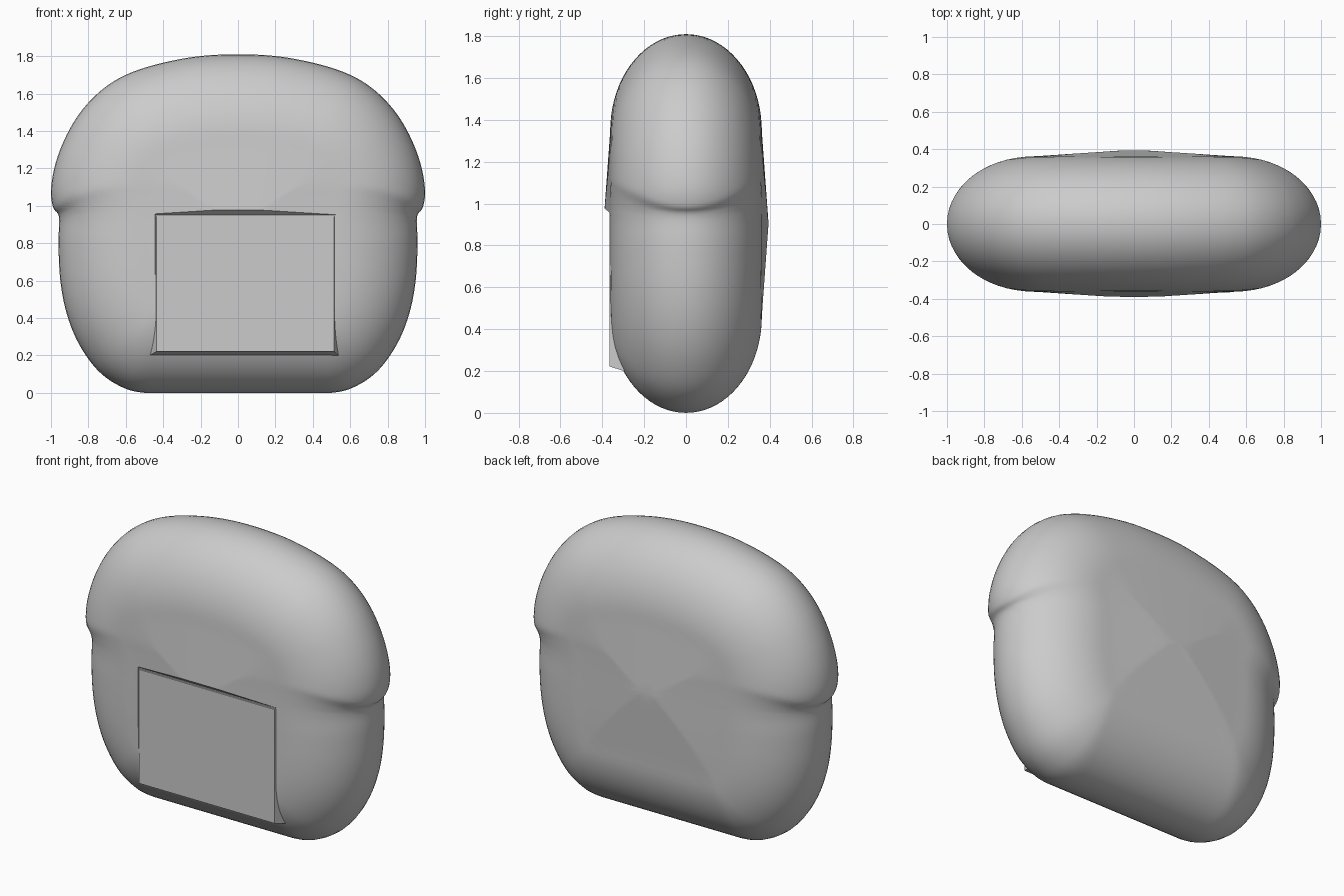
import bpy, bmesh, math
from mathutils import Vector

cube = bpy.data.objects.get("Cube")
if cube:
    bpy.data.objects.remove(cube, do_unlink=True)

grey = bpy.data.materials.new("soft grey")
grey.use_nodes = True
grey.diffuse_color = (0.6, 0.6, 0.6, 1)
grey.node_tree.nodes["Principled BSDF"].inputs["Base Color"].default_value = (0.6, 0.6, 0.6, 1)


def make_object(name, bm):
    bmesh.ops.recalc_face_normals(bm, faces=bm.faces[:])
    mesh = bpy.data.meshes.new(name)
    bm.to_mesh(mesh)
    bm.free()
    mesh.materials.append(grey)
    obj = bpy.data.objects.new(name, mesh)
    bpy.context.collection.objects.link(obj)
    return obj


def frustum(name, front, back):
    """Block tapering between two upright rectangles (y, x0, x1, z0, z1)."""
    bm = bmesh.new()
    loops = []
    for y, x0, x1, z0, z1 in (front, back):
        corners = ((x0, z0), (x1, z0), (x1, z1), (x0, z1))
        loops.append([bm.verts.new((x, y, z)) for x, z in corners])
    a, b = loops
    bm.faces.new(a)
    bm.faces.new(b)
    for i in range(4):
        j = (i + 1) % 4
        bm.faces.new((a[i], a[j], b[j], b[i]))
    return make_object(name, bm)


# Half outline from bottom to top, with the seam notch at the side
HALF = [(0.25, 0), (0.5, 0), (0.63, 0.035), (0.75, 0.12), (0.85, 0.26),
        (0.915, 0.42), (0.95, 0.6), (0.96, 0.8), (0.957, 0.94), (0.988, 0.99),
        (1.0, 1.08), (0.98, 1.21), (0.93, 1.35), (0.85, 1.49), (0.74, 1.61),
        (0.6, 1.7), (0.4, 1.765), (0.15, 1.805)]
points = [Vector(p) for p in HALF] + [Vector((-x, z)) for x, z in reversed(HALF)]
outline = []
STEPS = 5
for i in range(len(points)):
    p0, p1, p2, p3 = (points[(i + k) % len(points)] for k in (-1, 0, 1, 2))
    for s in range(STEPS):
        t = s / STEPS
        p = 0.5 * (2 * p1 + (p2 - p0) * t + (2 * p0 - 5 * p1 + 4 * p2 - p3) * t * t
                   + (3 * p1 - p0 - 3 * p2 + p3) * t ** 3)
        outline.append(Vector((p.x, max(p.y, 0))))
COUNT = len(outline)
segments = [(a, outline[(i + 1) % COUNT] - a) for i, a in enumerate(outline)]


def inset(p):
    """Distance from a point to the outline."""
    best = 9
    for a, d in segments:
        r = p - a
        t = min(1, max(0, r.dot(d) / d.length_squared))
        best = min(best, (r - d * t).length_squared)
    return math.sqrt(best)


def thickness(d):
    """Round rim, then a gentle slope up to the middle."""
    rim = min(d / 0.46, 1)
    return 0.362 * math.sqrt(1 - (1 - rim) ** 2) + 0.032 * max(0, d - 0.46) / 0.44


# Inflated body: shrinking rings on both sides of the rim
RINGS = 26
centre = Vector((0, 0.92))
bm = bmesh.new()
rim_loop = [bm.verts.new((p.x, 0, p.y)) for p in outline]
shells = {-1: [rim_loop], 1: [rim_loop]}
for k in range(1, RINGS):
    scale = 1 - (k / RINGS) ** 1.7
    ring = [centre + (p - centre) * scale for p in outline]
    depth = [thickness(inset(p)) for p in ring]
    for side in shells:
        shells[side].append([bm.verts.new((p.x, side * y, p.y)) for p, y in zip(ring, depth)])
for side, loops in shells.items():
    for a, b in zip(loops, loops[1:]):
        for i in range(COUNT):
            j = (i + 1) % COUNT
            bm.faces.new((a[i], a[j], b[j], b[i]))
    tip = bm.verts.new((centre.x, side * thickness(inset(centre)), centre.y))
    for i in range(COUNT):
        bm.faces.new((loops[-1][i], loops[-1][(i + 1) % COUNT], tip))
body = make_object("body", bm)

# Recess for the front panel, sloping outwards
cutter = frustum("panel_recess_cutter", (-0.45, -0.47, 0.55, 0.2, 1.03),
                 (-0.358, -0.44, 0.52, 0.22, 0.95))
cutter.hide_render = True
cutter.hide_set(True)
cut = body.modifiers.new("panel recess", 'BOOLEAN')
cut.operation = 'DIFFERENCE'
cut.solver = 'EXACT'
cut.object = cutter

bpy.context.view_layer.objects.active = body
bpy.ops.object.select_all(action='DESELECT')
body.select_set(True)
bpy.ops.object.modifier_apply(modifier=cut.name)
bpy.data.objects.remove(cutter, do_unlink=True)
bpy.ops.object.shade_smooth_by_angle(angle=math.radians(25))

# Flat front panel with a flared lower edge
panel = frustum("front_panel", (-0.366, -0.435, 0.512, 0.222, 0.942),
                (-0.27, -0.485, 0.545, 0.192, 0.95))
